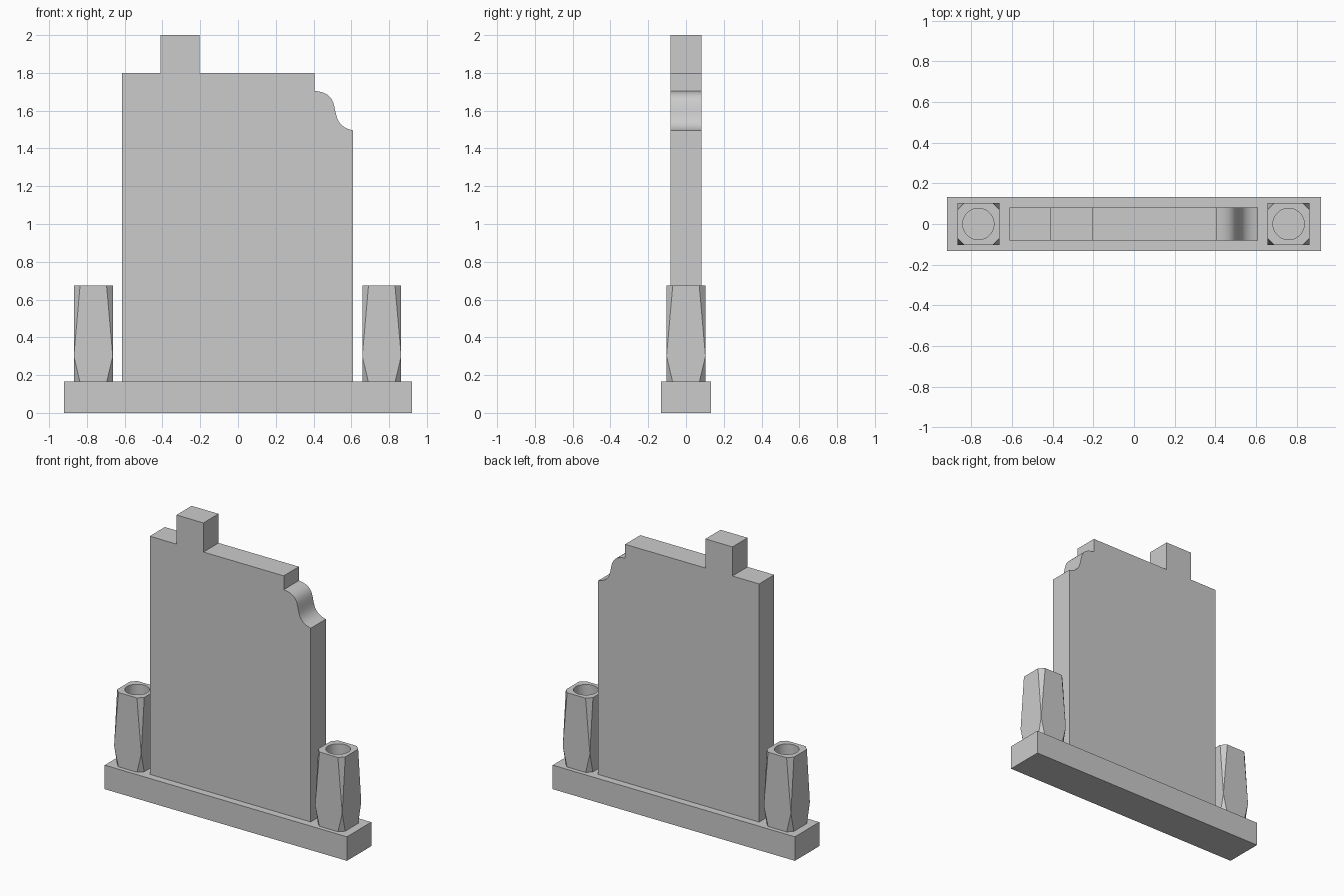
import bpy, bmesh
from mathutils import Vector
from mathutils.geometry import interpolate_bezier

if "Cube" in bpy.data.objects:
    bpy.data.objects.remove(bpy.data.objects["Cube"])


def link(name, bm):
    bmesh.ops.recalc_face_normals(bm, faces=bm.faces)
    me = bpy.data.meshes.new(name)
    bm.to_mesh(me)
    bm.free()
    ob = bpy.data.objects.new(name, me)
    bpy.context.collection.objects.link(ob)
    return ob


def smooth(ob):
    bpy.ops.object.select_all(action='DESELECT')
    ob.select_set(True)
    bpy.context.view_layer.objects.active = ob
    bpy.ops.object.shade_smooth_by_angle(angle=0.5)


# Plinth
bm = bmesh.new()
bmesh.ops.create_cube(bm, size=1)
bmesh.ops.scale(bm, vec=(1.84, 0.264, 0.165), verts=bm.verts)
bmesh.ops.translate(bm, vec=(0, 0, 0.0825), verts=bm.verts)
link("plinth", bm)

# Upright slab: stepped profile with an S-curved right shoulder
curve = interpolate_bezier(Vector((0.405, 1.705)), Vector((0.58, 1.69)),
                           Vector((0.45, 1.53)), Vector((0.61, 1.495)), 25)
profile = [(-0.613, 0.165), (-0.613, 1.8), (-0.41, 1.8), (-0.41, 2.0),
           (-0.205, 2.0), (-0.205, 1.8), (0.405, 1.8)]
profile += [(p[0], p[1]) for p in curve] + [(0.61, 0.165)]
bm = bmesh.new()
face = bm.faces.new([bm.verts.new((x, -0.082, z)) for x, z in profile])
ext = bmesh.ops.extrude_face_region(bm, geom=[face])["geom"]
bmesh.ops.translate(bm, vec=(0, 0.164, 0),
                    verts=[v for v in ext if isinstance(v, bmesh.types.BMVert)])
smooth(link("slab", bm))


# Vase: square block whose corners are cut back towards top and bottom
def make_vase(name, x):
    r, bm = 0.103, bmesh.new()
    for z, cut in ((0.165, 0.032), (0.3, 0), (0.675, 0.033)):
        for sx in (-1, 1):
            for sy in (-1, 1):
                spots = {(r - cut, r), (r, r - cut)}
                for px, py in spots:
                    bm.verts.new((sx * px, sy * py, z))
    bmesh.ops.convex_hull(bm, input=bm.verts)
    bmesh.ops.dissolve_limit(bm, angle_limit=0.01, verts=bm.verts, edges=bm.edges)
    vase = link(name, bm)
    # Round bore for the flowers
    bm = bmesh.new()
    bmesh.ops.create_cone(bm, cap_ends=True, segments=40,
                          radius1=0.077, radius2=0.077, depth=0.4)
    bmesh.ops.translate(bm, vec=(0, 0, 0.525), verts=bm.verts)
    cutter = link("bore_cutter", bm)
    cutter.hide_render = True
    mod = vase.modifiers.new("bore", 'BOOLEAN')
    mod.operation, mod.object, mod.solver = 'DIFFERENCE', cutter, 'EXACT'
    bpy.context.view_layer.objects.active = vase
    bpy.ops.object.modifier_apply(modifier=mod.name)
    bpy.data.objects.remove(cutter)
    vase.location.x = x
    # smooth only the bore wall
    for p in vase.data.polygons:
        p.use_smooth = all((vase.data.vertices[v].co.xy.length < 0.08) for v in p.vertices) \
            and abs(p.normal.z) < 0.5
    for e in vase.data.edges:
        a, b = (vase.data.vertices[v].co for v in e.vertices)
        e.use_edge_sharp = abs(a.z - b.z) < 1e-4
    return vase


make_vase("vase_left", -0.766)
make_vase("vase_right", 0.761)
